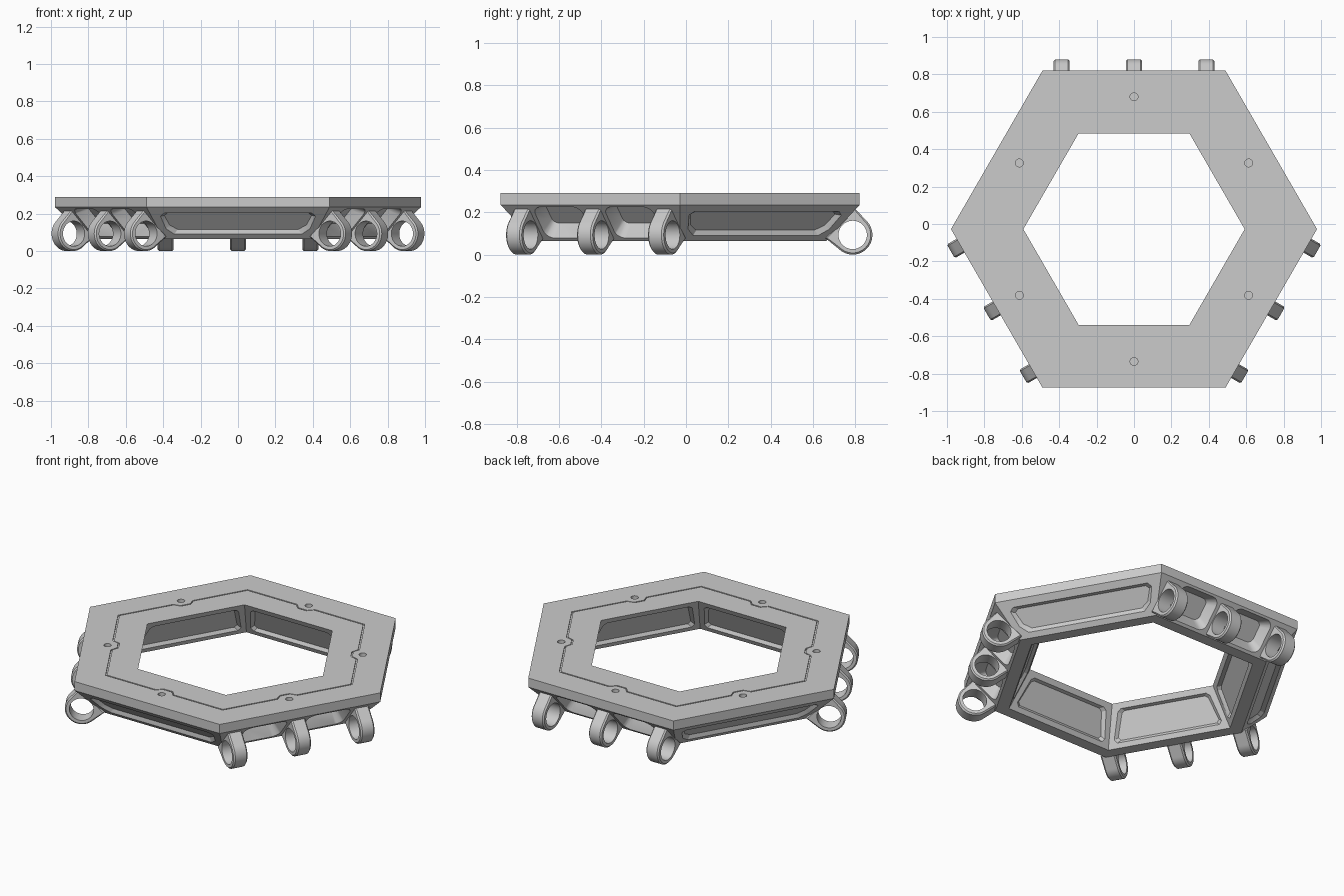
import bpy, bmesh
from math import radians, cos, sin, acos, pi, sqrt
from mathutils import Vector, Matrix

if "Cube" in bpy.data.objects:
    bpy.data.objects.remove(bpy.data.objects["Cube"])

CY = -0.0275                                   # hexagon centre in y
TOP, RIM, LOW = 0.29, 0.235, 0.065
A_OUT, A_LOW_OUT, A_LOW_IN, A_IN = 0.8475, 0.69, 0.62, 0.5125
PLAIN = [30, 150, 270]
LUGGED = [90, 210, 330]


def make_object(name, bm):
    bmesh.ops.recalc_face_normals(bm, faces=bm.faces)
    me = bpy.data.meshes.new(name)
    bm.to_mesh(me)
    bm.free()
    ob = bpy.data.objects.new(name, me)
    bpy.context.collection.objects.link(ob)
    return ob


def point(side, t, a, z):
    """Point on a side: t along the side, a outward, z up."""
    c, s = cos(radians(side)), sin(radians(side))
    return Vector((a * c - t * s, CY + a * s + t * c, z))


def skin(bm, loops, closed):
    """Join loops of equal length with quads."""
    rings = [[bm.verts.new(p) for p in loop] for loop in loops]
    n = len(rings[0])
    for i in range(len(rings) - (0 if closed else 1)):
        p, q = rings[i], rings[(i + 1) % len(rings)]
        for j in range(n):
            k = (j + 1) % n
            bm.faces.new((p[j], p[k], q[k], q[j]))
    if not closed:
        bm.faces.new(rings[0])
        bm.faces.new(rings[-1])


def recess(bm, side, base, tip, outline, depth, shrink):
    """Tapered cutter whose outline lies on a sloping wall from base to tip."""
    bp, tp = point(side, 0, *base), point(side, 0, *tip)
    y = (tp - bp).normalized()
    x = point(side, 1, *base) - bp
    n = x.cross(y)
    if n.z > 0:                                # both walls face downwards
        n.negate()
    mx = (min(p[0] for p in outline) + max(p[0] for p in outline)) / 2
    my = (min(p[1] for p in outline) + max(p[1] for p in outline)) / 2
    outer = [bp + x * u + y * v + n * 0.015 for u, v in outline]
    face = [bp + x * u + y * v for u, v in outline]
    floor = [bp + x * (mx + (u - mx) * shrink[0]) + y * (my + (v - my) * shrink[1]) - n * depth
             for u, v in outline]
    skin(bm, [outer, face, floor], False)


def mirrored(half):
    return half + [(-u, v) for u, v in reversed(half)]


def rounded_rect(cx, cy, hx, hy, r):
    pts = []
    for i, (sx, sy) in enumerate([(1, 1), (-1, 1), (-1, -1), (1, -1)]):
        for j in range(6):
            w = (i + j / 5) * pi / 2
            pts.append((cx + sx * (hx - r) + r * cos(w), cy + sy * (hy - r) + r * sin(w)))
    return pts


def hex_loop(a, z):
    return [point(60 * k + 30, -a / sqrt(3), a, z) for k in range(6)]


# Hexagonal frame with sloping walls
bm = bmesh.new()
skin(bm, [hex_loop(a, z) for a, z in [(A_OUT, TOP), (A_OUT, RIM), (A_LOW_OUT, LOW),
                                      (A_LOW_IN, LOW), (A_IN, TOP)]], True)
frame = make_object("hexagonal_frame", bm)

# Cutters: wall panels, pockets between lugs, bolt holes, top groove
bm = bmesh.new()
outer_wall = ((A_LOW_OUT, LOW), (A_OUT, RIM))
inner_wall = ((A_LOW_IN, LOW), (A_IN, TOP))
outer_panel = mirrored([(0.34, 0.034), (0.385, 0.075), (0.415, 0.165), (0.395, 0.188)])
inner_panel = mirrored([(0.30, 0.03), (0.315, 0.05), (0.27, 0.20), (0.25, 0.215)])
for side in PLAIN:
    recess(bm, side, *outer_wall, outer_panel, 0.02, (0.95, 0.78))
for side in LUGGED:
    for cx in (-0.193, 0.193):
        recess(bm, side, *outer_wall, rounded_rect(cx, 0.118, 0.13, 0.1, 0.045), 0.065, (0.8, 0.65))
for side in PLAIN + LUGGED:
    recess(bm, side, *inner_wall, inner_panel, 0.018, (0.94, 0.86))
    bmesh.ops.create_cone(bm, cap_ends=True, segments=24, radius1=0.021, radius2=0.021, depth=0.06,
                          matrix=Matrix.Translation(point(side, 0, 0.7075, TOP)))


def groove_loop(off, z):
    pts = []
    for k in range(6):
        side, a = 30 + 60 * k, 0.68 + off
        pts.append(point(side, -a / sqrt(3), a, z))
        for t, b in [(-0.06, 0.68), (-0.03, 0.648), (0.03, 0.648), (0.06, 0.68)]:
            pts.append(point(side, t, b + off, z))
    return pts


skin(bm, [groove_loop(o, z) for o, z in [(0.004, TOP + 0.01), (0.004, TOP - 0.008),
                                         (-0.004, TOP - 0.008), (-0.004, TOP + 0.01)]], True)
cutter = make_object("frame_cutter", bm)
cutter.hide_render = True
mod = frame.modifiers.new("recesses", "BOOLEAN")
mod.object, mod.operation, mod.solver = cutter, "DIFFERENCE", "EXACT"
bpy.context.view_layer.objects.active = frame
frame.select_set(True)
bpy.ops.object.modifier_apply(modifier=mod.name)
bpy.data.objects.remove(cutter)

# Ring lugs: teardrop rings whose foot sits on the sloping wall
R, BORE, HALF = 0.093, 0.067, 0.0425
LUG_A, LUG_Z = 0.8145, 0.093
FOOT, SPREAD = 0.083, radians(50)
TANGENT = SPREAD + acos(R * cos(SPREAD) / FOOT)
INWARD = radians(137)                          # direction from ring centre to wall
STEPS = 72


def lug_radius(d):
    if d < SPREAD:
        return FOOT / cos(d)
    return R / cos(TANGENT - d) if d < TANGENT else R


def lug_loop(side, t, bore, trim):
    pts = []
    for i in range(STEPS):
        d = 2 * pi * i / STEPS
        r = BORE - trim if bore else lug_radius(min(d, 2 * pi - d)) - trim
        pts.append(point(side, t, LUG_A + r * cos(INWARD + d), LUG_Z + r * sin(INWARD + d)))
    return pts


lugs = []
for side in LUGGED:
    for i, t in enumerate((-0.387, 0, 0.387)):
        bm = bmesh.new()
        h = HALF - 0.008
        skin(bm, [lug_loop(side, t - h, False, 0), lug_loop(side, t + h, False, 0),
                  lug_loop(side, t + HALF, False, 0.008), lug_loop(side, t + HALF, True, 0),
                  lug_loop(side, t - HALF, True, 0), lug_loop(side, t - HALF, False, 0.008)], True)
        lugs.append(make_object(f"ring_lug_{side}_{i + 1}", bm))

for ob in lugs:
    ob.select_set(True)
bpy.ops.object.shade_smooth_by_angle(angle=radians(25))
